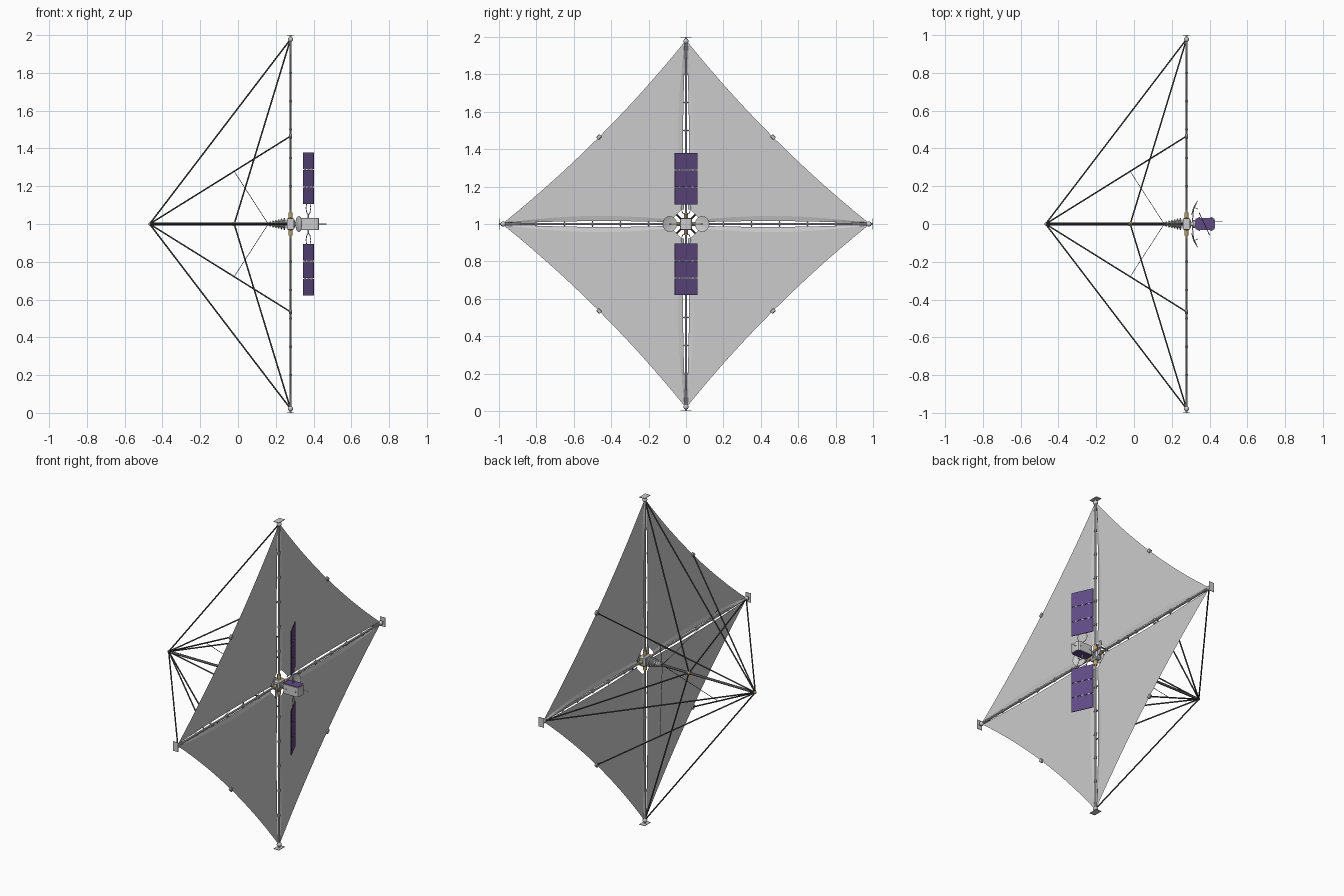
import bpy, bmesh, math
from mathutils import Vector, Matrix

if "Cube" in bpy.data.objects:
    bpy.data.objects.remove(bpy.data.objects["Cube"])

SX = 0.278                       # x of the sail plane
C = Vector((SX, 0, 1))           # hub centre
DIRS = [Vector((0, 0, 1)), Vector((0, 1, 0)), Vector((0, 0, -1)), Vector((0, -1, 0))]


def mat(name, rgb):
    m = bpy.data.materials.new(name)
    m.diffuse_color = (*rgb, 1)
    m.use_nodes = True
    m.node_tree.nodes["Principled BSDF"].inputs["Base Color"].default_value = m.diffuse_color
    return m


PURPLE = mat("solar_purple", (0.12, 0.07, 0.24))
GOLD = mat("joint_gold", (0.5, 0.36, 0.14))
DARK = mat("dark_rod", (0.08, 0.08, 0.08))


def finish(name, bm, m=None, smooth=False):
    me = bpy.data.meshes.new(name)
    bm.to_mesh(me)
    bm.free()
    ob = bpy.data.objects.new(name, me)
    bpy.context.collection.objects.link(ob)
    if m:
        me.materials.append(m)
    if smooth:
        bpy.ops.object.select_all(action='DESELECT')
        ob.select_set(True)
        bpy.context.view_layer.objects.active = ob
        bpy.ops.object.shade_smooth_by_angle(angle=math.radians(35))
    return ob


def rod(name, a, b, r, m=None, n=10, r2=None):
    a, b = Vector(a), Vector(b)
    bm = bmesh.new()
    q = (b - a).to_track_quat('Z', 'Y').to_matrix().to_4x4()
    bmesh.ops.create_cone(bm, cap_ends=True, segments=n, radius1=r,
                          radius2=r if r2 is None else r2, depth=(b - a).length,
                          matrix=Matrix.Translation((a + b) / 2) @ q)
    return finish(name, bm, m, True)


def box(name, c, size, m=None, rot=None, bevel=0):
    bm = bmesh.new()
    bmesh.ops.create_cube(bm, size=1, matrix=Matrix.Translation(c) @ (rot or Matrix()) @ Matrix.Diagonal((*size, 1)))
    if bevel:
        bmesh.ops.bevel(bm, geom=bm.edges[:], offset=bevel, segments=1, affect='EDGES')
    return finish(name, bm, m)


def ball(name, c, r, m=None):
    bm = bmesh.new()
    bmesh.ops.create_uvsphere(bm, u_segments=16, v_segments=10, radius=r, matrix=Matrix.Translation(c))
    return finish(name, bm, m, True)


def lathe(name, prof, axis_mat, m=None, n=24):
    # spin an (axial, radius) profile around local x
    bm = bmesh.new()
    rings = [[bm.verts.new(axis_mat @ Vector((x, r * math.cos(t), r * math.sin(t))))
              for t in [2 * math.pi * k / n for k in range(n)]] for x, r in prof]
    for p, q in zip(rings, rings[1:]):
        for k in range(n):
            bm.faces.new((p[k], p[(k + 1) % n], q[(k + 1) % n], q[k]))
    bm.faces.new(rings[0])
    bm.faces.new(rings[-1])
    bmesh.ops.recalc_face_normals(bm, faces=bm.faces[:])
    return finish(name, bm, m, True)


# sail quadrants with a tilted hem strip along each boom
S = [0.03 + 0.945 * k / 20 for k in range(21)]


def hem(s, base, bulge):
    return base * (1 - 0.6 * s) + bulge * math.sin(math.pi * min(1, s / 0.975))


for i in range(4):
    u, v = DIRS[i], DIRS[(i + 1) % 4]

    def at(p, q, dx=0):
        return C + u * p + v * q + Vector((dx, 0, 0))

    bm = bmesh.new()
    lo = [(s, hem(s, 0.016, 0.032)) for s in S[1:]]
    a, b = Vector(lo[-1]), Vector(lo[-1][::-1])
    mid = 2 * Vector((0.465, 0.465)) - (a + b) / 2
    arc = [a * (1 - t) ** 2 + mid * 2 * t * (1 - t) + b * t * t for t in [k / 16 for k in range(1, 16)]]
    up = [(q, p) for p, q in reversed(lo)]
    bm.faces.new([bm.verts.new(at(*p)) for p in lo + [tuple(p) for p in arc] + up])
    finish("sail_quadrant", bm)

    bm = bmesh.new()
    for flip in (False, True):
        rows = []
        for s in S[1:]:
            o, n = hem(s, 0.016, 0.032), hem(s, 0.008, 0.010)
            pair = [(s, o, 0), (s, n, -0.006)]
            rows.append([bm.verts.new(at(q, p, d) if flip else at(p, q, d)) for p, q, d in pair])
        for r1, r2 in zip(rows, rows[1:]):
            bm.faces.new((r1[0], r2[0], r2[1], r1[1]) if flip else (r1[0], r1[1], r2[1], r2[0]))
    finish("sail_hem", bm)

    # edge clip, and stay from the mast tip to it
    clip = at(0.465, 0.465)
    box("edge_clip", clip, (0.014, 0.026, 0.02), None, Matrix.Rotation(math.pi / 4 * (1 if i % 2 else -1), 4, 'X'), 0.003)
    apex = Vector((-0.468, 0, 1))
    rod("clip_stay", apex, clip, 0.004, DARK)
    rod("brace_wire", apex.lerp(clip, 0.6), (0.16, 0, 1), 0.0015, DARK, 6)

# booms with collars, tips and stays
for d in DIRS:
    t = Vector((0, d.z, -d.y))
    tip = C + d * 0.978
    rod("boom", C, C + d * 0.998, 0.006)
    rod("boom_root_sleeve", C + d * 0.025, C + d * 0.06, 0.011, GOLD, 12)
    for s in (0.2, 0.35, 0.5, 0.65, 0.8):
        rod("boom_collar", C + d * (s - 0.006), C + d * (s + 0.006), 0.009)
        w = hem(s, 0.008, 0.010)
        rod("spreader", C + d * s - t * w, C + d * s + t * w, 0.002, None, 6)
    ball("boom_tip", tip, 0.014)
    box("tip_plate", C + d * 0.9985, Vector((0.036, 0, 0)) + Vector([abs(k) for k in t]) * 0.057
        + Vector([abs(k) for k in d]) * 0.003)
    rod("outer_stay", (-0.468, 0, 1), tip, 0.004, DARK)
    rod("inner_stay", (-0.02, 0, 1), tip, 0.004, DARK)

# mast with joints
rod("mast", (-0.468, 0, 1), (0.26, 0, 1), 0.007, DARK, 12)
ball("mast_tip", (-0.466, 0, 1), 0.009, GOLD)
rod("mast_joint", (-0.03, 0, 1), (-0.01, 0, 1), 0.011, GOLD, 12)

# ribbed cone, hub and neck
I = Matrix.Translation((0, 0, 1))
ribs = []
for k in range(6):
    x, r = 0.165 + k * 0.015, 0.014 + k * 0.0036
    ribs += [(x, r * 0.65), (x + 0.003, r), (x + 0.008, r), (x + 0.011, r * 0.65)]
lathe("ribbed_cone", ribs, I)
box("hub", C, (0.04, 0.064, 0.064), None, None, 0.009)
lathe("neck", [(0.295, 0.018), (0.303, 0.018), (0.303, 0.011), (0.313, 0.011), (0.313, 0.02), (0.328, 0.02)], I)

# bus body: box with chamfered upright edges, purple caps
bm = bmesh.new()
bmesh.ops.create_cube(bm, size=1, matrix=Matrix.Translation((0.376, 0, 1)) @ Matrix.Diagonal((0.108, 0.066, 0.056, 1)))
up = [e for e in bm.edges if abs(e.verts[0].co.z - e.verts[1].co.z) > 0.01]
bmesh.ops.bevel(bm, geom=up, offset=0.014, segments=2, affect='EDGES', profile=0.5)
bus = finish("bus_body", bm)
for z in (1, -1):
    cap = bus.copy()
    cap.data = bus.data.copy()
    cap.name = "bus_cap"
    bpy.context.collection.objects.link(cap)
    cap.data.transform(Matrix.Translation((0.376, 0, 1 + 0.029 * z)) @ Matrix.Diagonal((0.93, 0.9, 0.07, 1))
                       @ Matrix.Translation((-0.376, 0, -1)))
    cap.data.materials.append(PURPLE)
for x in (0.345, 0.41):
    for y in (-1, 1):
        rod("side_fitting", (x, y * 0.032, 1), (x, y * 0.036, 1), 0.005)
rod("antenna", (0.43, 0.015, 1), (0.468, 0.015, 1), 0.0015, None, 6)

# solar wings on forked yokes
W = Vector((-0.42, 0.9075, 0))
rot = Matrix.Rotation(math.atan2(W.y, W.x), 4, 'Z')
P = Vector((0.3725, 0, 1))
for z in (1, -1):
    up = Vector((0, 0, z))
    rod("yoke_stem", P + up * 0.028, P + up * 0.05, 0.004)
    for k in (-1, 1):
        pts = [P + up * 0.048, P + up * 0.06 + W * 0.02 * k, P + up * 0.085 + W * 0.03 * k, P + up * 0.107 + W * 0.022 * k]
        for a, b in zip(pts, pts[1:]):
            rod("yoke_leg", a, b, 0.002, None, 6)
    for j in range(3):
        box("solar_panel", P + up * (0.15 + j * 0.0925), (0.132, 0.004, 0.089), PURPLE, rot)
    for j in range(2):
        for k in (-0.04, 0, 0.04):
            box("panel_hinge", P + up * (0.19625 + j * 0.0925) + W * k, (0.016, 0.004, 0.008), None, rot)

# two tilted dishes on arms
for y in (-1, 1):
    ax = Vector((0.91, -0.4 * y, 0)).normalized()
    m = Matrix.Translation((0.318, y * 0.088, 1)) @ ax.to_track_quat('X', 'Z').to_matrix().to_4x4()
    lathe("dish", [(-0.003, 0.008), (-0.001, 0.025), (0.003, 0.042), (0.0045, 0.042), (0.001, 0.025), (0, 0.004)], m)
    rod("dish_feed", (0.318, y * 0.088, 1), m @ Vector((0.022, 0, 0)), 0.0018, None, 6)
    rod("dish_arm", (0.308, 0, 1), (0.316, y * 0.088, 1), 0.0025, None, 8)
